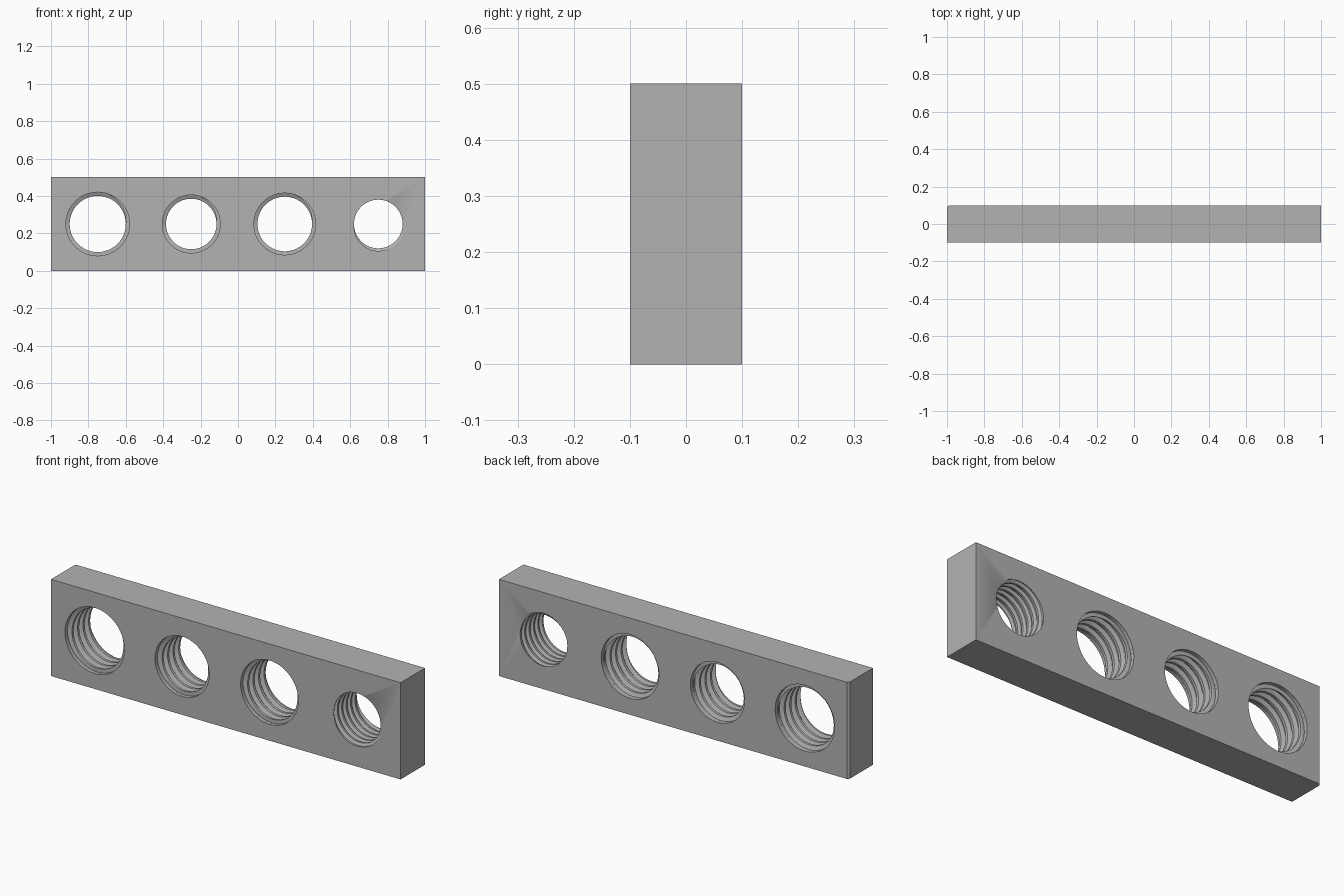
import bpy, bmesh
from math import sin, cos, pi

cube = bpy.data.objects.get("Cube")
if cube:
    bpy.data.objects.remove(cube, do_unlink=True)

HALF, HEIGHT, CHAMFER = 0.1, 0.5, 0.01
SIDES = 64

grey = bpy.data.materials.new("plain_grey")
grey.use_nodes = True
colour = (0.45, 0.45, 0.45, 1)
grey.diffuse_color = colour
grey.node_tree.nodes["Principled BSDF"].inputs["Base Color"].default_value = colour


def make_object(name, bm):
    bmesh.ops.recalc_face_normals(bm, faces=bm.faces)
    mesh = bpy.data.meshes.new(name)
    bm.to_mesh(mesh)
    bm.free()
    mesh.materials.append(grey)
    obj = bpy.data.objects.new(name, mesh)
    bpy.context.collection.objects.link(obj)
    return obj


def ring_point(bm, x, r, a, y):
    return bm.verts.new((x + r * cos(a), y, HEIGHT / 2 + r * sin(a)))


def thread_cutter(x, minor, major, pitch):
    """Closed screw solid along y: groove profile swept on a helix."""
    bm = bmesh.new()
    profile = [(0, minor), (0.3, minor), (0.5, major), (0.8, major)]
    turns = int(2 * HALF / pitch) + 5
    start = -pitch * turns / 2 - pitch / 2
    columns = []
    for i in range(SIDES):
        t = i / SIDES
        a = -2 * pi * t - 0.45
        columns.append([ring_point(bm, x, r, a, start + pitch * (k + t + f))
                        for k in range(turns + (i == 0)) for f, r in profile])
    n = len(profile)
    first = columns[0]
    columns.append(first[n:])            # the seam joins one turn further on
    columns[0] = first[:-n]
    for c, d in zip(columns, columns[1:]):
        for j in range(len(c) - 1):
            bm.faces.new((c[j], c[j + 1], d[j + 1], d[j]))
    # end caps, each with a step at the seam
    for end, y, seam in ((0, start, first[:n + 1]),
                         (-1, start + pitch * (turns + 1), first[-n - 1:])):
        hub = ring_point(bm, x, 0, 0, y)
        for c, d in zip(columns, columns[1:]):
            bm.faces.new((hub, c[end], d[end]))
        bm.faces.new([hub] + seam)
    return make_object("thread_cutter", bm)


def entry_cutter(x, radius, side, depth):
    """Short smooth bore at the mouth of a hole."""
    bm = bmesh.new()
    ring = [ring_point(bm, x, radius, 2 * pi * i / SIDES, side * (HALF - depth))
            for i in range(SIDES)]
    face = bm.faces.new(ring)
    ext = bmesh.ops.extrude_face_region(bm, geom=[face])["geom"]
    bmesh.ops.translate(bm, vec=(0, side * (depth + 0.05), 0),
                        verts=[g for g in ext if isinstance(g, bmesh.types.BMVert)])
    return make_object("entry_cutter", bm)


# Bar with one chamfered back edge
bm = bmesh.new()
outline = [(-1, -HALF), (1, -HALF), (1, HALF), (-1 + CHAMFER, HALF), (-1, HALF - CHAMFER)]
base = bm.faces.new([bm.verts.new((x, y, 0)) for x, y in outline])
ext = bmesh.ops.extrude_face_region(bm, geom=[base])["geom"]
bmesh.ops.translate(bm, vec=(0, 0, HEIGHT),
                    verts=[g for g in ext if isinstance(g, bmesh.types.BMVert)])
bar = make_object("threaded_bar", bm)

# Four threaded holes: x, minor radius, major radius, pitch, mouth depth
holes = [(-0.75, 0.15, 0.17, 0.045, 0.02), (-0.25, 0.135, 0.155, 0.045, 0.02),
         (0.25, 0.146, 0.165, 0.045, 0.02), (0.75, 0.13, 0.144, 0.036, 0)]
cutters = []
for x, minor, major, pitch, mouth in holes:
    cutters.append(thread_cutter(x, minor, major, pitch))
    if mouth:
        cutters += [entry_cutter(x, major, side, mouth) for side in (-1, 1)]

bpy.context.view_layer.objects.active = bar
for cutter in cutters:
    cutter.hide_render = True
    cut = bar.modifiers.new("hole", "BOOLEAN")
    cut.operation = "DIFFERENCE"
    cut.solver = "EXACT"
    cut.object = cutter
    bpy.ops.object.modifier_apply(modifier=cut.name)
    bpy.data.objects.remove(cutter, do_unlink=True)

bpy.ops.object.select_all(action="DESELECT")
bar.select_set(True)
bpy.ops.object.shade_smooth_by_angle(angle=0.5)
